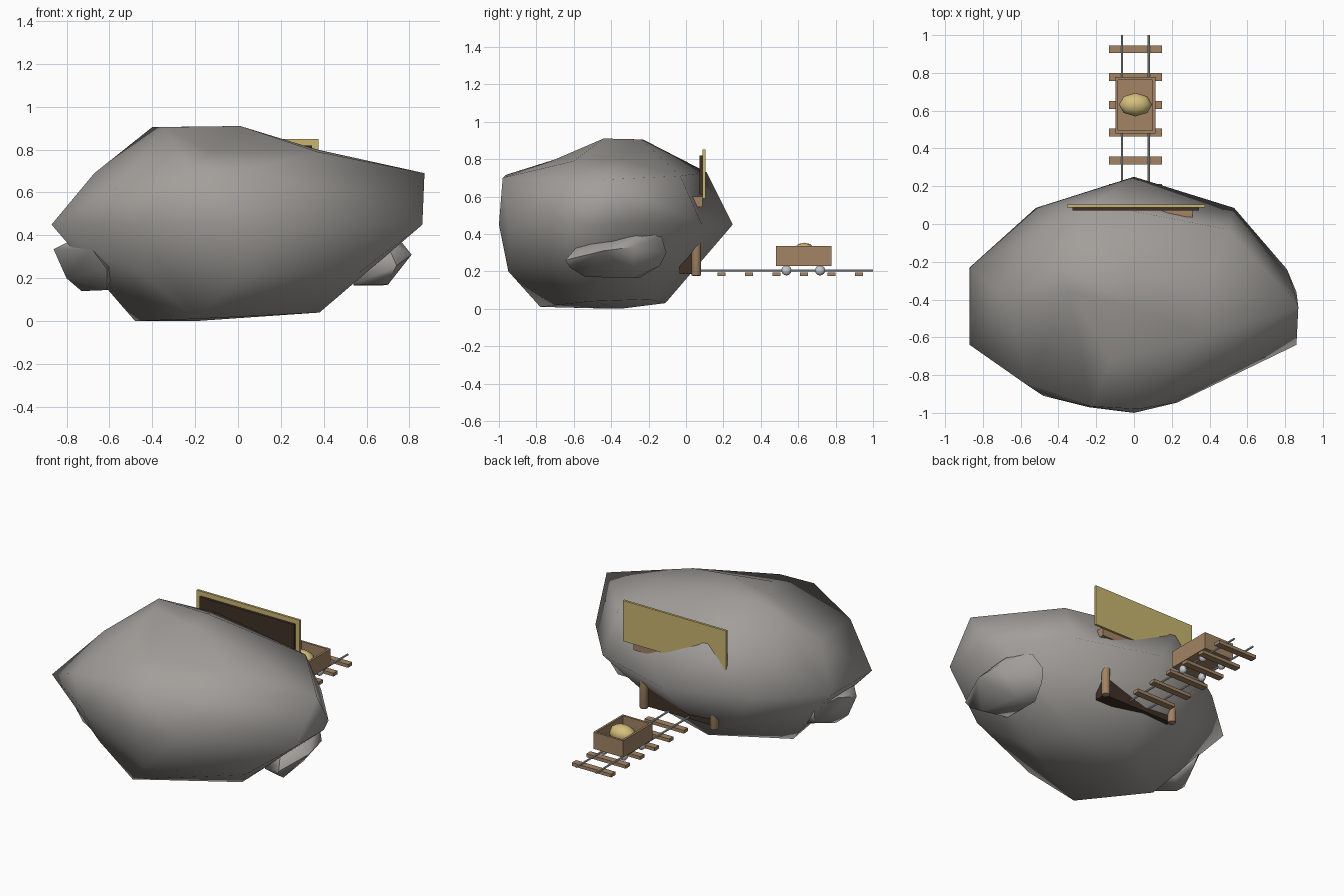
import bpy, bmesh, math
from mathutils import Vector

if "Cube" in bpy.data.objects:
    bpy.data.objects.remove(bpy.data.objects["Cube"])


def material(name, rgb):
    m = bpy.data.materials.new(name)
    m.diffuse_color = (*rgb, 1)
    m.use_nodes = True
    m.node_tree.nodes["Principled BSDF"].inputs["Base Color"].default_value = m.diffuse_color
    return m


STONE = material("stone", (0.36, 0.345, 0.325))
WOOD = material("wood", (0.36, 0.23, 0.13))
DARK = material("dark_wood", (0.05, 0.03, 0.02))
BOARD = material("board", (0.58, 0.46, 0.16))
GOLD = material("gold", (0.66, 0.52, 0.20))
STEEL = material("steel", (0.55, 0.57, 0.60))


def finish(bm, name, mat, smooth=None):
    bmesh.ops.recalc_face_normals(bm, faces=bm.faces)
    me = bpy.data.meshes.new(name)
    bm.to_mesh(me)
    bm.free()
    ob = bpy.data.objects.new(name, me)
    bpy.context.collection.objects.link(ob)
    me.materials.append(mat)
    if smooth:
        bpy.ops.object.select_all(action='DESELECT')
        ob.select_set(True)
        bpy.context.view_layer.objects.active = ob
        bpy.ops.object.shade_smooth_by_angle(angle=math.radians(smooth))
    return ob


def box(name, lo, hi, mat):
    bm = bmesh.new()
    bmesh.ops.create_cube(bm, size=1)
    for v in bm.verts:
        v.co = Vector([(a + b) / 2 + c * (b - a) for a, b, c in zip(lo, hi, v.co)])
    return finish(bm, name, mat)


def hull(name, points, mat, smooth, dents=()):
    """Convex stone; dents are (hull point, offset) pairs pushed in afterwards."""
    bm = bmesh.new()
    for p in points:
        bm.verts.new(p)
    moved = [(bm.verts.new(p), Vector(d)) for p, d in dents]
    bmesh.ops.convex_hull(bm, input=bm.verts)
    for v, d in moved:
        v.co += d
    loose = [v for v in bm.verts if not v.link_faces]
    bmesh.ops.delete(bm, geom=loose, context='VERTS')
    return finish(bm, name, mat, smooth)


def ball(name, center, radii, mat, seg=12, rings=8):
    bm = bmesh.new()
    bmesh.ops.create_uvsphere(bm, u_segments=seg, v_segments=rings, radius=1)
    for v in bm.verts:
        v.co = Vector([c + r * k for c, r, k in zip(center, radii, v.co)])
    return finish(bm, name, mat, 60)


def rod(name, a, b, radius, mat, seg=12, bevel=0):
    a, b = Vector(a), Vector(b)
    bm = bmesh.new()
    bmesh.ops.create_cone(bm, cap_ends=True, segments=seg, radius1=radius,
                          radius2=radius, depth=(b - a).length)
    if bevel:
        rim = [e for e in bm.edges if abs(e.verts[0].co.z - e.verts[1].co.z) < 1e-5]
        bmesh.ops.bevel(bm, geom=rim, offset=bevel, segments=2, affect='EDGES', profile=0.5)
    q = (b - a).to_track_quat('Z', 'Y')
    for v in bm.verts:
        v.co = (a + b) / 2 + q @ v.co
    return finish(bm, name, mat, 40)


# main boulder
hull("boulder", [
    # base
    (-0.48, -0.40, 0.00), (-0.20, -0.78, 0.01), (-0.20, -0.35, 0.00),
    (0.38, -0.50, 0.04), (0.28, -0.20, 0.05), (-0.08, -0.11, 0.03),
    # lower ring
    (0.00, -0.95, 0.20), (-0.42, -0.80, 0.20), (0.57, -0.74, 0.23), (-0.38, 0.03, 0.22),
    # middle ring
    (0.00, 0.25, 0.45), (-0.52, 0.085, 0.45), (-0.87, -0.23, 0.45),
    (-0.87, -0.64, 0.45), (-0.48, -0.91, 0.45), (-0.24, -0.97, 0.45),
    (0.00, -1.00, 0.45), (0.23, -0.945, 0.45), (0.86, -0.64, 0.45),
    (0.86, -0.36, 0.45), (0.81, -0.24, 0.45), (0.53, 0.085, 0.45),
    # upper ring
    (0.87, -0.44, 0.69), (0.50, -0.03, 0.71), (-0.22, 0.11, 0.73),
    (-0.45, -0.02, 0.71), (-0.67, -0.40, 0.69), (-0.57, -0.85, 0.62),
    (-0.23, -0.965, 0.715), (0.02, -0.98, 0.70),
    # crown
    (-0.40, -0.23, 0.905), (-0.34, -0.36, 0.905), (0.01, -0.44, 0.91), (-0.05, -0.24, 0.905),
], STONE, 80, dents=[
    ((0.37, -0.60, 0.83), (0, 0, -0.04)), ((0.37, -0.36, 0.84), (0, 0, -0.04)),
    ((-0.12, -0.72, 0.835), (0, 0, -0.045)), ((0.24, 0.16, 0.58), (0, -0.11, 0)),
])

# side stones
hull("right_stone", [
    (0.74, -0.645, 0.26), (0.69, -0.55, 0.37), (0.73, -0.26, 0.41), (0.66, -0.13, 0.385),
    (0.60, -0.105, 0.30), (0.58, -0.14, 0.23), (0.66, -0.28, 0.165), (0.70, -0.54, 0.17),
    (0.72, -0.62, 0.22), (0.81, -0.44, 0.31), (0.79, -0.28, 0.33), (0.54, -0.25, 0.165),
    (0.54, -0.50, 0.17), (0.50, -0.38, 0.35)], STONE, 70)
hull("left_stone", [
    (-0.86, -0.50, 0.335), (-0.81, -0.38, 0.36), (-0.78, -0.58, 0.375), (-0.68, -0.69, 0.335),
    (-0.61, -0.70, 0.24), (-0.61, -0.60, 0.145), (-0.73, -0.48, 0.14), (-0.80, -0.50, 0.20),
    (-0.72, -0.27, 0.30), (-0.70, -0.30, 0.20), (-0.60, -0.35, 0.15), (-0.55, -0.40, 0.34)],
    STONE, 70)

# tunnel mouth, posts and lintel
box("tunnel_mouth", (-0.24, -0.035, 0.185), (0.26, 0.045, 0.54), DARK)
for side, x in (("left", -0.24), ("right", 0.26)):
    rod(side + "_post", (x, 0.055, 0.175), (x, 0.055, 0.56), 0.026, WOOD, bevel=0.008)
box("lintel", (-0.29, 0.035, 0.545), (0.31, 0.089, 0.60), WOOD)

# board over the entrance
box("board_panel", (-0.355, 0.088, 0.59), (0.375, 0.103, 0.85), BOARD)
box("board_backing", (-0.325, 0.072, 0.61), (0.345, 0.09, 0.82), DARK)

# track
for i in range(6):
    y = 0.19 + i * 0.147
    box("sleeper", (-0.132, y - 0.021, 0.174), (0.147, y + 0.021, 0.195), WOOD)
for x in (-0.063, 0.078):
    rod("rail", (x, 0.06, 0.205), (x, 1.0, 0.205), 0.006, STEEL, 8)

# cart: floor, four walls, wheels
X0, X1, Y0, Y1, Z0, Z1, T = -0.098, 0.113, 0.48, 0.777, 0.228, 0.335, 0.014
box("cart_floor", (X0, Y0, Z0), (X1, Y1, Z0 + 0.016), WOOD)
for x in (X0, X1 - T):
    box("cart_side", (x, Y0, Z0), (x + T, Y1, Z1), WOOD)
for y in (Y0, Y1 - T):
    box("cart_end", (X0 + T, y, Z0), (X1 - T, y + T, Z1), WOOD)
for x in (-0.063, 0.078):
    for y in (0.537, 0.717):
        ball("wheel", (x, y, 0.205), (0.022, 0.027, 0.027), STEEL)

# ore load
ball("ore", (0.008, 0.632, 0.30), (0.088, 0.062, 0.053), GOLD, 8, 6)
